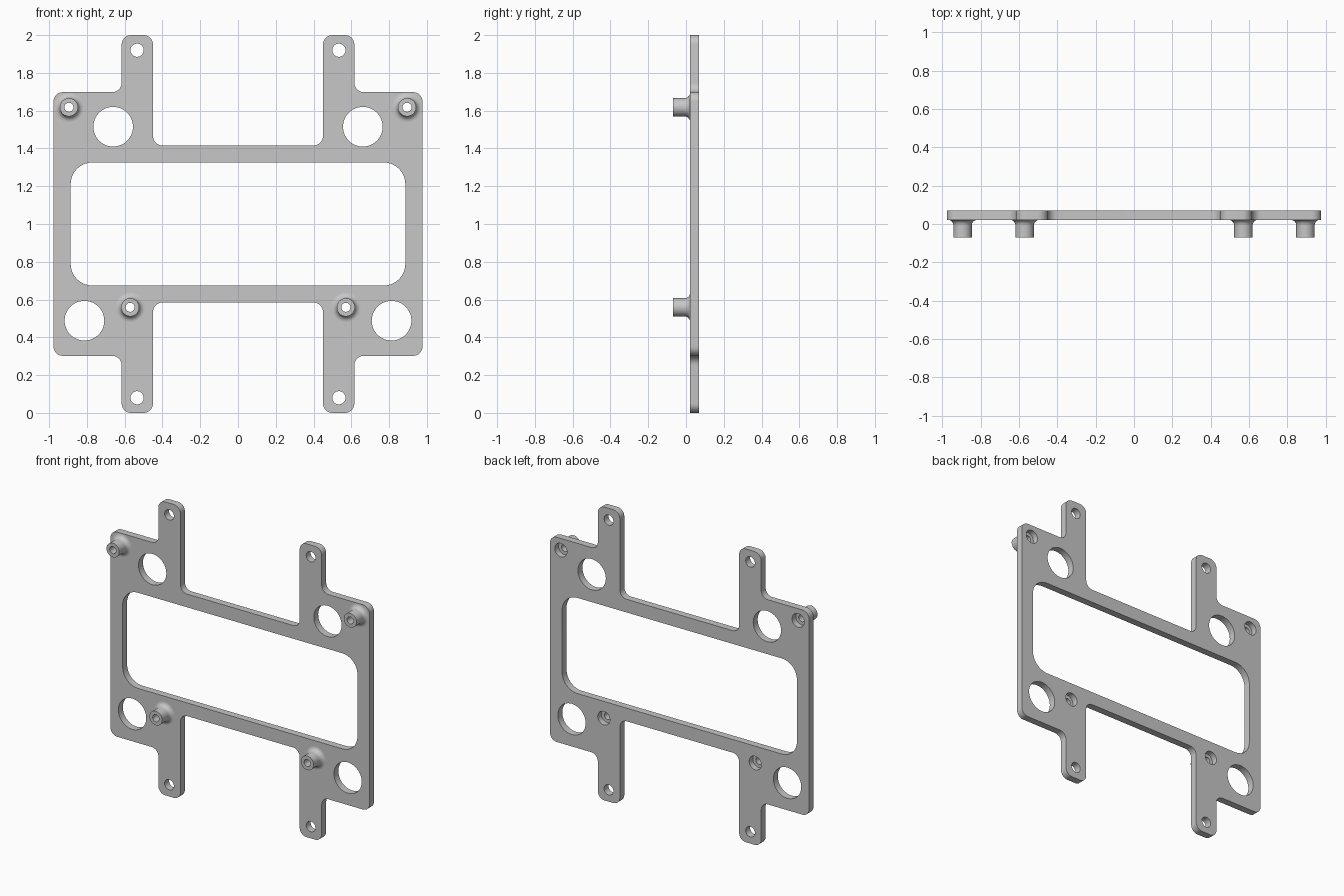
import bpy, bmesh, math
from mathutils import Matrix, Vector

cube = bpy.data.objects.get("Cube")
if cube:
    bpy.data.objects.remove(cube, do_unlink=True)

FRONT, BACK, TIP = 0.022, 0.07, -0.07   # y of plate faces and standoff tips
CORNER = 0.05
UPPER_MOUNT, LOWER_MOUNT = (0.895, 1.618), (0.571, 0.559)
BORE, NUT, POST, FLARE = 0.024, 0.046, 0.048, 0.03

grey = bpy.data.materials.new("light grey plastic")
grey.use_nodes = True
colour = (0.57, 0.57, 0.57, 1)
grey.diffuse_color = colour
grey.node_tree.nodes["Principled BSDF"].inputs["Base Color"].default_value = colour


def rounded(points, radius, steps=8):
    """Round every right-angled corner of a closed outline."""
    out = []
    for i, p in enumerate(points):
        p = Vector(p)
        a = (Vector(points[i - 1]) - p).normalized()
        b = (Vector(points[(i + 1) % len(points)]) - p).normalized()
        centre = p + (a + b) * radius
        for k in range(steps + 1):
            t = k / steps * math.pi / 2
            out.append(centre - b * radius * math.cos(t) - a * radius * math.sin(t))
    return out


def circle(centre, radius, steps=48):
    angles = [2 * math.pi * k / steps for k in range(steps)]
    return [Vector((centre[0] + radius * math.cos(t), centre[1] + radius * math.sin(t)))
            for t in angles]


def finish(name, bm):
    bmesh.ops.remove_doubles(bm, verts=bm.verts, dist=0.00005)
    bmesh.ops.recalc_face_normals(bm, faces=bm.faces)
    for face in bm.faces:
        face.smooth = True
    mesh = bpy.data.meshes.new(name)
    bm.to_mesh(mesh)
    bm.free()
    mesh.set_sharp_from_angle(angle=math.radians(30))
    mesh.materials.append(grey)
    obj = bpy.data.objects.new(name, mesh)
    bpy.context.collection.objects.link(obj)
    return obj


# Plate outline: one quarter mirrored in x and about mid height
quarter = [(0.977, 1.698), (0.616, 1.698), (0.616, 2), (0.45, 2), (0.45, 1.416)]
half = quarter + [(-x, z) for x, z in reversed(quarter)]
outline = half + [(x, 2 - z) for x, z in reversed(half)]
loops = [rounded(outline, CORNER)]

# Window and holes
loops.append(rounded([(0.886, 1.326), (-0.886, 1.326), (-0.886, 0.674), (0.886, 0.674)], 0.115))
for side in (-1, 1):
    for (x, z), radius in [((0.661, 1.515), 0.105), ((0.813, 0.488), 0.105),
                           ((0.534, 1.92), 0.035), ((0.534, 0.08), 0.035),
                           (UPPER_MOUNT, NUT), (LOWER_MOUNT, NUT)]:
        loops.append(circle((side * x, z), radius))

# Filled, extruded flat curve becomes the plate
curve = bpy.data.curves.new("plate_outline", "CURVE")
curve.dimensions = "2D"
curve.fill_mode = "BOTH"
curve.extrude = (BACK - FRONT) / 2
for loop in loops:
    spline = curve.splines.new("POLY")
    spline.points.add(len(loop) - 1)
    for point, co in zip(spline.points, loop):
        point.co = (co.x, co.y, 0, 1)
    spline.use_cyclic_u = True
helper = bpy.data.objects.new("plate_outline", curve)
bpy.context.collection.objects.link(helper)
bpy.context.view_layer.update()
flat = helper.evaluated_get(bpy.context.evaluated_depsgraph_get()).to_mesh()
bm = bmesh.new()
bm.from_mesh(flat)
helper.to_mesh_clear()
bpy.data.objects.remove(helper)
bpy.data.curves.remove(curve)
bm.transform(Matrix.Translation((0, (FRONT + BACK) / 2, 0)) @ Matrix.Rotation(math.pi / 2, 4, "X"))
finish("plate", bm)


# Hollow standoffs with a flared foot and a recess open to the back
def standoff(name, x, z):
    profile = []
    for k in range(9):
        t = k / 8 * math.pi / 2
        profile.append((POST + FLARE * (1 - math.sin(t)), FRONT - FLARE * (1 - math.cos(t))))
    profile += [(POST, TIP), (BORE, TIP), (BORE, FRONT + 0.008), (NUT, FRONT + 0.008)]
    bm = bmesh.new()
    verts = [bm.verts.new((r, y, 0)) for r, y in profile]
    edges = [bm.edges.new(pair) for pair in zip(verts, verts[1:])]
    bmesh.ops.spin(bm, geom=verts + edges, cent=(0, 0, 0), axis=(0, 1, 0),
                   angle=2 * math.pi, steps=48)
    finish(name, bm).location = (x, 0, z)


for label, side in (("right", -1), ("left", 1)):
    for level, (x, z) in (("upper", UPPER_MOUNT), ("lower", LOWER_MOUNT)):
        standoff(f"{level}_{label}_standoff", side * x, z)
